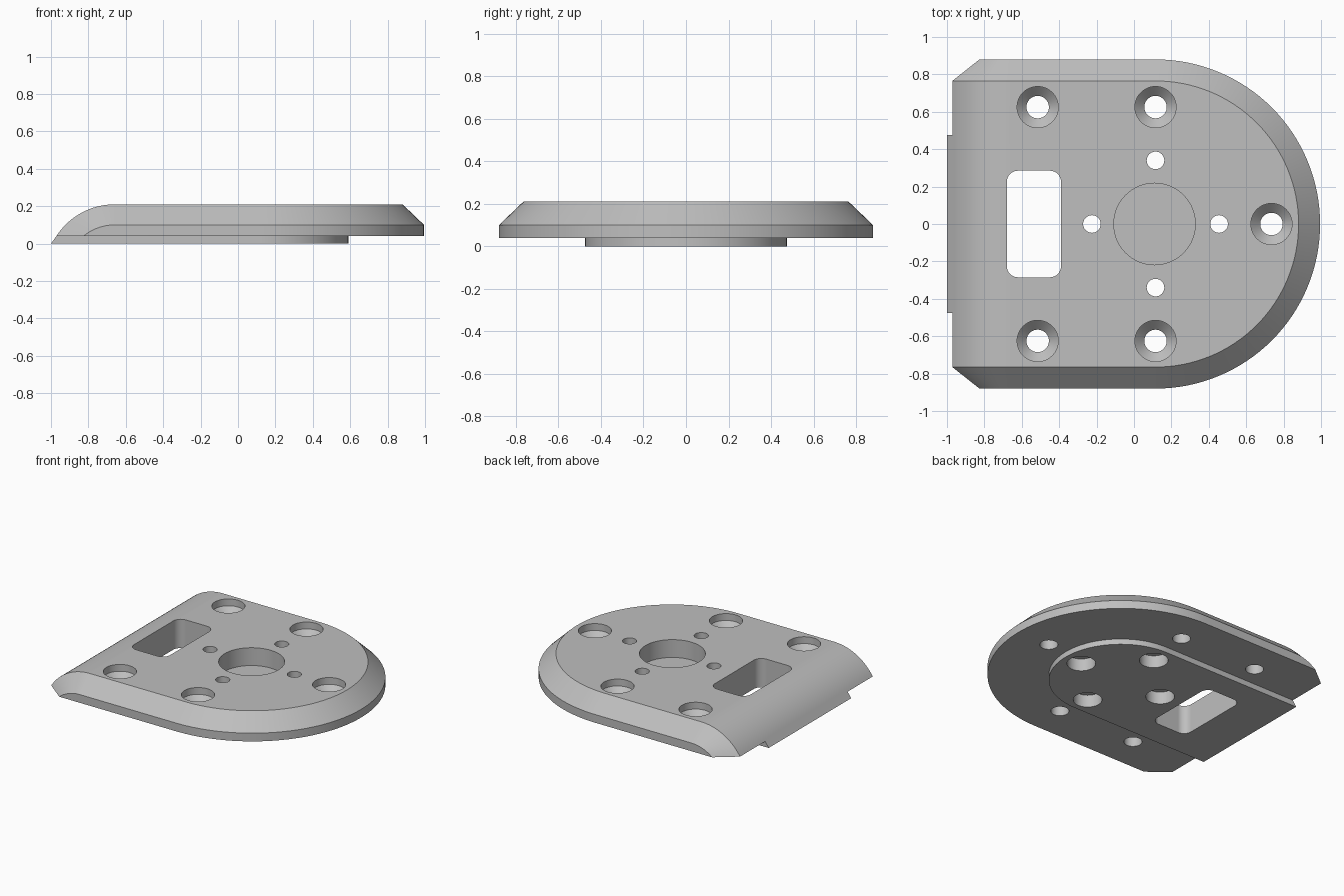
import bpy, bmesh
from math import sin, cos, acos, pi, radians

if "Cube" in bpy.data.objects:
    bpy.data.objects.remove(bpy.data.objects["Cube"])

grey = bpy.data.materials.new("plain grey")
grey.use_nodes = True
grey.diffuse_color = (0.52, 0.52, 0.52, 1)
grey.node_tree.nodes["Principled BSDF"].inputs["Base Color"].default_value = grey.diffuse_color

CX = 0.115                         # centre of the rounded end
OUT, INN = 0.88, 0.765             # half widths at rim and at top face
BASE, RIM, TOP = 0.04, 0.10, 0.21  # heights of the plate
NX, NZ = -0.66, -0.16              # axis of the rounded nose


def finish(bm, name):
    bmesh.ops.remove_doubles(bm, verts=bm.verts, dist=0.0002)
    bmesh.ops.holes_fill(bm, edges=[e for e in bm.edges if e.is_boundary], sides=0)
    bmesh.ops.recalc_face_normals(bm, faces=bm.faces)
    mesh = bpy.data.meshes.new(name)
    bm.to_mesh(mesh)
    bm.free()
    mesh.materials.append(grey)
    obj = bpy.data.objects.new(name, mesh)
    bpy.context.collection.objects.link(obj)
    return obj


def strips(bm, rows, closed=False):
    """Bridge neighbouring rows of points with quads."""
    rows = [[bm.verts.new(p) for p in row] for row in rows]
    n = len(rows[0])
    for a, b in zip(rows, rows[1:]):
        for i in range(n if closed else n - 1):
            j = (i + 1) % n
            bm.faces.new((a[i], a[j], b[j], b[i]))
    return rows


def loft(bm, rings):
    """Closed solid through a stack of rings."""
    rows = strips(bm, rings, closed=True)
    bm.faces.new(rows[0])
    bm.faces.new(rows[-1])


def lathe(bm, x, y, profile, n=48):
    loft(bm, [[(x + r * cos(2 * pi * i / n), y + r * sin(2 * pi * i / n), z)
               for i in range(n)] for r, z in profile])


def boolean(obj, other, operation):
    mod = obj.modifiers.new(operation.lower(), 'BOOLEAN')
    mod.operation = operation
    mod.solver = 'EXACT'
    mod.object = other
    bpy.context.view_layer.objects.active = obj
    bpy.ops.object.modifier_apply(modifier=mod.name)
    bpy.data.objects.remove(other)


# Plate: straight half with a rounded nose
bm = bmesh.new()
r_in, r_out = TOP - NZ, RIM - NZ
a_in, a_out = acos((BASE - NZ) / r_in), acos((BASE - NZ) / r_out)
STEPS = 20


def plate_row(xo, zo, xi, zi):
    half = [(xo, -OUT, BASE), (xo, -OUT, zo), (xi, -INN, zi)]
    return half + [(x, -y, z) for x, y, z in reversed(half)]


rows = []
for k in range(STEPS, -1, -1):
    ai, ao = a_in * k / STEPS, a_out * k / STEPS
    rows.append(plate_row(NX - r_out * sin(ao), NZ + r_out * cos(ao),
                          NX - r_in * sin(ai), NZ + r_in * cos(ai)))
rows.append(plate_row(CX, RIM, CX, TOP))
strips(bm, rows)

# Plate: round half with a bevelled rim
angles = [-pi / 2 + pi * i / 64 for i in range(65)]
round_rows = strips(bm, [[(CX + r * cos(a), r * sin(a), z)
                          for r, z in ((OUT, BASE), (OUT, RIM), (INN, TOP))] for a in angles])
bm.faces.new([row[-1] for row in round_rows])
plate = finish(bm, "mounting_plate")

# Raised tongue under the plate, sunk into it for a clean union
bm = bmesh.new()
TW = 0.475
nose_x = NX - r_in * sin(a_in)
loft(bm, [[(left, -TW, z)] + [(CX + TW * cos(a), TW * sin(a), z) for a in angles] + [(left, TW, z)]
          for left, z in ((-1.0, 0), (nose_x, BASE), (-0.9, 0.07))])
boolean(plate, finish(bm, "under_tongue"), 'UNION')

# All openings in one cutter
bm = bmesh.new()
LOW, HIGH = -0.1, 0.3
for x, y in ((-0.515, 0.625), (-0.515, -0.625), (CX, 0.625), (CX, -0.625), (0.735, 0)):
    lathe(bm, x, y, ((0.06, LOW), (0.06, 0.11), (0.11, 0.16), (0.11, HIGH)))
for dx, dy in ((0.34, 0), (-0.34, 0), (0, 0.34), (0, -0.34)):
    lathe(bm, CX + dx, dy, ((0.095, LOW), (0.095, 0.09), (0.047, 0.09), (0.047, HIGH)))
lathe(bm, CX - 0.005, 0, ((0.218, 0.08), (0.218, HIGH)), 64)

# Window with rounded corners
corners = ((-0.45, 0.225, 0), (-0.62, 0.225, 1), (-0.62, -0.225, 2), (-0.45, -0.225, 3))
outline = [(x + 0.06 * cos(pi / 2 * (q + i / 8)), y + 0.06 * sin(pi / 2 * (q + i / 8)))
           for x, y, q in corners for i in range(9)]
loft(bm, [[(x, y, z) for x, y in outline] for z in (LOW, HIGH)])
boolean(plate, finish(bm, "opening_cutter"), 'DIFFERENCE')

# Smooth curves, sharp edges
bpy.ops.object.select_all(action='DESELECT')
plate.select_set(True)
bpy.context.view_layer.objects.active = plate
bpy.ops.object.shade_smooth_by_angle(angle=radians(25))
weighted = plate.modifiers.new("even_shading", 'WEIGHTED_NORMAL')
weighted.keep_sharp = True
